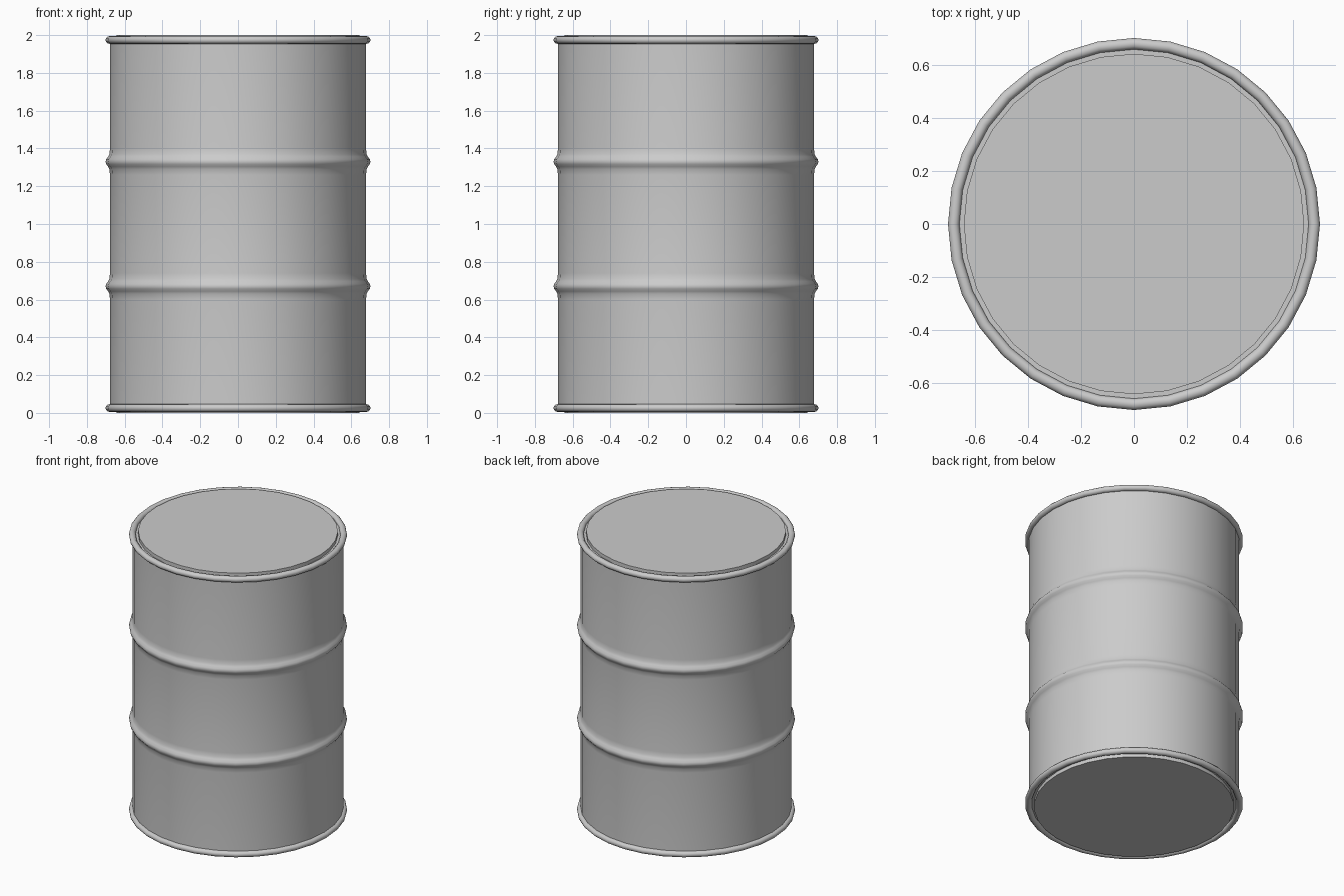
import bpy, bmesh, math

if "Cube" in bpy.data.objects:
    bpy.data.objects.remove(bpy.data.objects["Cube"])

SIDES = 32
steel = bpy.data.materials.new("grey steel")
steel.diffuse_color = (0.6, 0.6, 0.6, 1)
steel.use_nodes = True
steel.node_tree.nodes["Principled BSDF"].inputs["Base Color"].default_value = steel.diffuse_color


def lathe(name, profile, closed=False, cap=False):
    """Turn (radius, z) points around z; optionally close the loop or cap its last ring."""
    bm = bmesh.new()
    rings = [[bm.verts.new((r * math.cos(2 * math.pi * i / SIDES),
                            r * math.sin(2 * math.pi * i / SIDES), z))
              for i in range(SIDES)] for r, z in profile]
    pairs = list(zip(rings, rings[1:]))
    if closed:
        pairs.append((rings[-1], rings[0]))
    for a, b in pairs:
        for i in range(SIDES):
            j = (i + 1) % SIDES
            bm.faces.new((a[i], a[j], b[j], b[i]))
    if cap:
        bm.faces.new(rings[-1])
    bmesh.ops.recalc_face_normals(bm, faces=bm.faces)
    mesh = bpy.data.meshes.new(name)
    bm.to_mesh(mesh)
    bm.free()
    mesh.materials.append(steel)
    obj = bpy.data.objects.new(name, mesh)
    bpy.context.collection.objects.link(obj)
    bpy.ops.object.select_all(action='DESELECT')
    obj.select_set(True)
    bpy.context.view_layer.objects.active = obj
    bpy.ops.object.shade_smooth_by_angle(angle=math.radians(50))
    return obj


# drum wall with two rolling ribs, and flush recessed ends closing it
BODY = 0.678
rib = [(BODY, -0.07), (0.681, -0.04), (0.688, -0.026), (0.698, -0.013), (0.701, 0),
       (0.698, 0.013), (0.688, 0.026), (0.681, 0.04), (BODY, 0.07)]
wall = [(BODY, 0.025)]
for centre in (0.67, 1.33):
    wall += [(r, centre + dz) for r, dz in rib]
wall.append((BODY, 1.975))
lathe("drum_wall", wall)

# rolled rims and end plates, the plates standing just proud inside a narrow groove
for label, end, inward in (("top", 2.0, -1), ("bottom", 0.0, 1)):
    rim = [(0.680 + 0.0215 * math.cos(2 * math.pi * k / 12),
            end + inward * 0.0255 + 0.0205 * math.sin(2 * math.pi * k / 12)) for k in range(12)]
    lathe(label + "_rim", rim, closed=True)
    plate = [(0.668, end + inward * 0.025), (0.642, end + inward * 0.025), (0.642, end)]
    lathe(label + "_plate", plate, cap=True)
